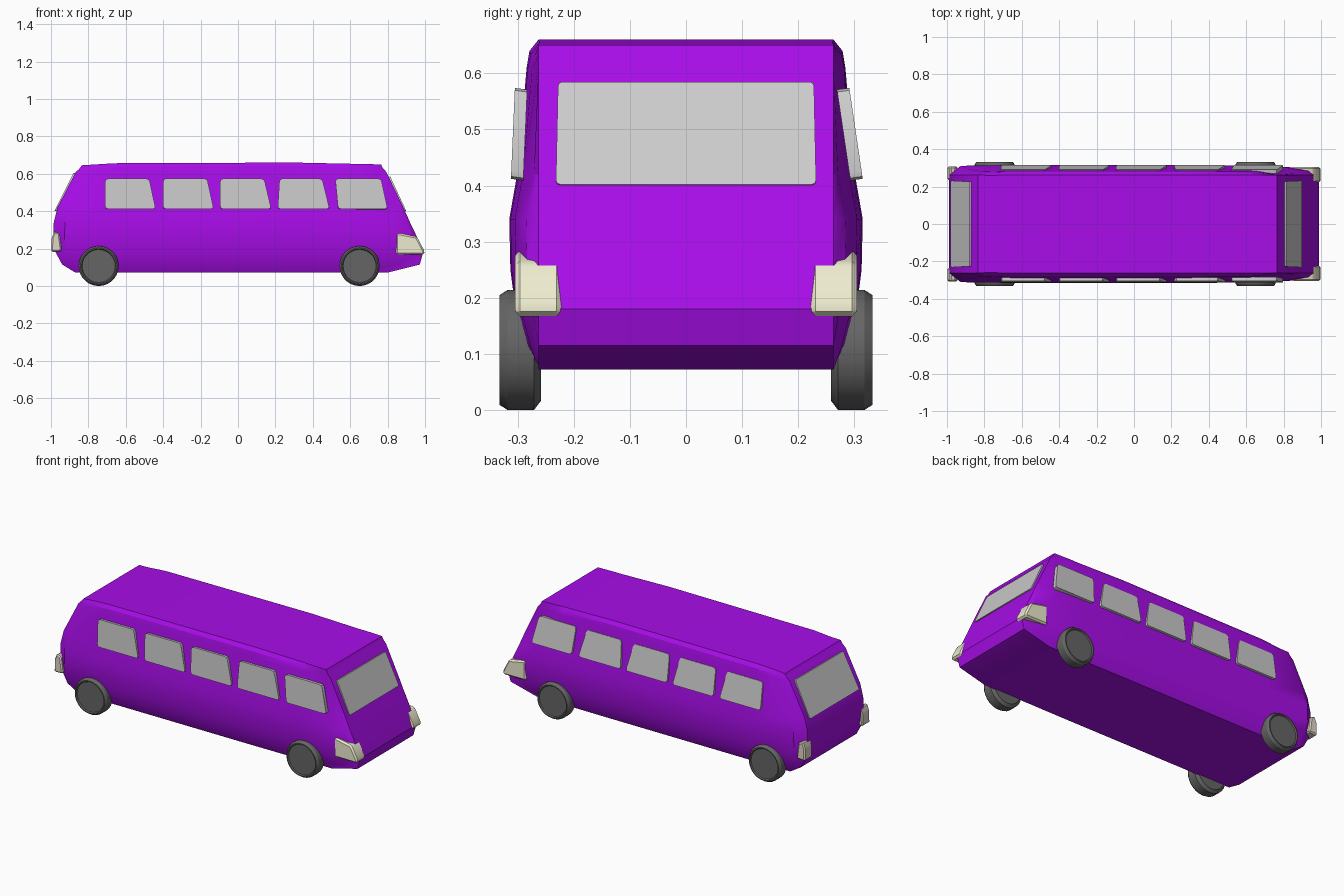
import bpy, bmesh, math
from mathutils import Vector

if "Cube" in bpy.data.objects:
    bpy.data.objects.remove(bpy.data.objects["Cube"])


def material(name, rgb):
    m = bpy.data.materials.new(name)
    m.diffuse_color = (*rgb, 1)
    m.use_nodes = True
    m.node_tree.nodes["Principled BSDF"].inputs["Base Color"].default_value = m.diffuse_color
    return m


PURPLE = material("purple_paint", (0.39, 0.004, 0.81))
CREAM = material("light_glass", (0.85, 0.83, 0.62))
TAIL = material("tail_glass", (0.75, 0.67, 0.58))
RUBBER = material("dark_rubber", (0.13, 0.13, 0.13))


def finish(bm, name, mat=None, angle=30):
    bmesh.ops.recalc_face_normals(bm, faces=bm.faces)
    me = bpy.data.meshes.new(name)
    bm.to_mesh(me)
    bm.free()
    ob = bpy.data.objects.new(name, me)
    bpy.context.collection.objects.link(ob)
    if mat:
        me.materials.append(mat)
    bpy.ops.object.select_all(action='DESELECT')
    ob.select_set(True)
    bpy.context.view_layer.objects.active = ob
    bpy.ops.object.shade_smooth_by_angle(angle=math.radians(angle))
    return ob


def slab(name, pts, depth, mat=None, corner=0.0, edge=0.0):
    """Outline extruded by a vector, with optional rounded corners and edges."""
    bm = bmesh.new()
    bm.faces.new([bm.verts.new(p) for p in pts])
    if corner:
        bmesh.ops.bevel(bm, geom=bm.verts[:], offset=corner, segments=2,
                        profile=0.5, affect='VERTICES')
    ext = bmesh.ops.extrude_face_region(bm, geom=bm.faces[:])
    verts = [g for g in ext['geom'] if isinstance(g, bmesh.types.BMVert)]
    bmesh.ops.translate(bm, verts=verts, vec=Vector(depth))
    if edge:
        bmesh.ops.bevel(bm, geom=bm.edges[:], offset=edge, segments=1,
                        affect='EDGES', clamp_overlap=True)
    return finish(bm, name, mat)


# Body: stacked rows of (height, rear x, front x, half width)
rows = [(0.072, -0.87, 0.80, 0.265), (0.115, -0.94, 0.972, 0.288),
        (0.18, -0.975, 0.99, 0.304), (0.25, -0.988, 0.963, 0.313),
        (0.34, -0.985, 0.92, 0.315), (0.42, -0.965, 0.884, 0.301),
        (0.61, -0.867, 0.793, 0.284), (0.64, -0.85, 0.775, 0.279),
        (0.66, -0.835, 0.765, 0.263)]


def roof_drop(x):
    return max(0, (-0.6 - x) / 0.24 * 0.015, (x - 0.3) / 0.47 * 0.01)


bm = bmesh.new()
rings = []
for i, (z, xr, xf, w) in enumerate(rows):
    half = [(xr, min(w, 0.263)), (xr + 0.06, w - 0.004), (-0.66, w), (0.3, w),
            (0.62, w - 0.002), (xf - 0.12, max(0.263, w - 0.010)),
            (xf - 0.02, max(0.263, w - 0.03)), (xf, 0.263)]
    ring = []
    for side in (-1, 1):
        for x, y in (half if side < 0 else half[::-1]):
            dz = roof_drop(x) if i >= len(rows) - 2 else 0
            ring.append(bm.verts.new((x, side * y, z - dz)))
    rings.append(ring)
n = len(rings[0])
for a, b in zip(rings, rings[1:]):
    for j in range(n):
        k = (j + 1) % n
        bm.faces.new((a[j], a[k], b[k], b[j]))
for ring in (rings[0], rings[-1]):
    for j in range(n // 2 - 1):
        bm.faces.new((ring[j], ring[j + 1], ring[n - 2 - j], ring[n - 1 - j]))
finish(bm, "body", PURPLE, 25)

# Side windows, five per side: bottom left, bottom right, top right, top left
panes = [(-0.71, -0.44, -0.475, -0.71), (-0.40, -0.13, -0.165, -0.40),
         (-0.095, 0.178, 0.14, -0.095), (0.212, 0.49, 0.45, 0.222),
         (0.535, 0.80, 0.765, 0.52)]
for label, side, low, high in (("near", -1, 0.312, 0.305), ("far", 1, 0.315, 0.291)):
    for i, (a, b, c, d) in enumerate(panes):
        slab(f"{label}_side_window_{i + 1}",
             [(a, side * low, 0.412), (b, side * low, 0.412),
              (c, side * high, 0.574), (d, side * high, 0.574)],
             (0, -side * 0.022, -0.003), corner=0.015)

# Windscreen and rear window
slab("windscreen", [(0.899, -0.232, 0.402), (0.899, 0.232, 0.402),
                    (0.814, 0.228, 0.585), (0.814, -0.228, 0.585)],
     (-0.02, 0, -0.004), corner=0.008)
slab("rear_window", [(-0.980, -0.232, 0.402), (-0.980, 0.232, 0.402),
                     (-0.879, 0.226, 0.605), (-0.879, -0.226, 0.605)],
     (0.02, 0, -0.004), corner=0.008)

# Wrap-around lights and wheels, mirrored across the centre line
head = [(0.845, 0.286), (0.957, 0.264), (0.998, 0.185), (0.995, 0.167), (0.845, 0.168)]
tail = [(-0.998, 0.182), (-0.997, 0.255), (-0.982, 0.292), (-0.955, 0.282), (-0.942, 0.185)]
for label, s in (("near", -1), ("far", 1)):
    slab(label + "_headlight", [(x, s * 0.222, z) for x, z in head],
         (0, s * 0.083, 0), CREAM, edge=0.009)
    slab(label + "_tail_light", [(x, s * 0.235, z) for x, z in tail],
         (0, s * 0.072, 0), TAIL, edge=0.007)
    for end, x in (("rear", -0.745), ("front", 0.65)):
        # Tyre section revolved around the axle: (radius, half y)
        section = [(0.0, 0.258), (0.090, 0.258), (0.107, 0.271), (0.107, 0.318),
                   (0.098, 0.332), (0.092, 0.332), (0.088, 0.325), (0.0, 0.325)]
        bm = bmesh.new()
        vs = [bm.verts.new((x + r, s * y, 0.107)) for r, y in section]
        es = [bm.edges.new(p) for p in zip(vs, vs[1:])]
        bmesh.ops.spin(bm, geom=vs + es, cent=(x, 0, 0.107), axis=(0, 1, 0),
                       angle=math.tau, steps=28, use_merge=True)
        bmesh.ops.remove_doubles(bm, verts=bm.verts, dist=1e-4)
        finish(bm, f"{label}_{end}_wheel", RUBBER, 30)
